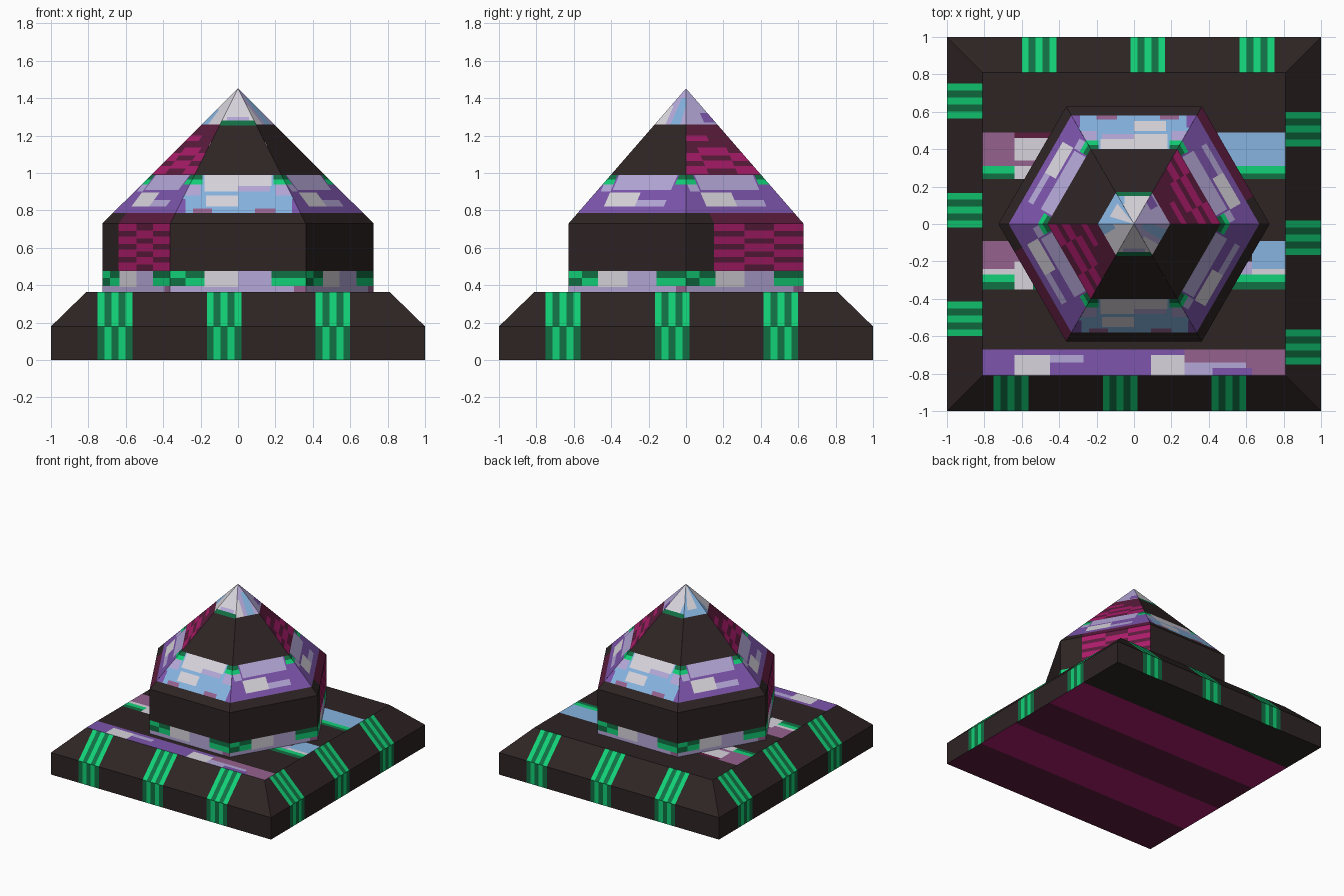
import bpy, bmesh, math

if "Cube" in bpy.data.objects:
    bpy.data.objects.remove(bpy.data.objects["Cube"])

# ---- palette: one flat material per colour ----
PALETTE = {
    "charcoal": "2e2424", "green": "12d177", "dark_green": "117044", "purple": "7d55ad",
    "lilac": "b5a8d8", "pale_grey": "d8d4dc", "sky_blue": "86b4e0", "mauve": "95628f",
    "magenta": "ac1c6b", "wine": "5c1c3d"}
NAMES = list(PALETTE)


def linear(h):
    c = [int(h[i:i + 2], 16) / 255 for i in (0, 2, 4)]
    return [v / 12.92 if v <= 0.04045 else ((v + 0.055) / 1.055) ** 2.4 for v in c] + [1]


MATS = []
for n in NAMES:
    m = bpy.data.materials.new(n)
    m.diffuse_color = linear(PALETTE[n])
    m.use_nodes = True
    m.node_tree.nodes["Principled BSDF"].inputs["Base Color"].default_value = m.diffuse_color
    MATS.append(m)


def panel(bm, place, half, h0, h1, paints, ground="charcoal"):
    """Flat facet cut along the edges of its paint rectangles (t0, t1, h0, h1, colour)."""
    W = max(half(h0), half(h1))
    ts, hs = {-W, W}, {h0, h1}
    for a, b, c, d, _ in paints:
        ts |= {round(x, 4) for x in (a, b) if -W < x < W}
        hs |= {round(y, 4) for y in (c, d) if h0 < y < h1}
    ts, hs = sorted(ts), sorted(hs)
    for c, d in zip(hs, hs[1:]):
        for a, b in zip(ts, ts[1:]):
            pts = []
            for t, h in ((a, c), (b, c), (b, d), (a, d)):
                t = max(-half(h), min(half(h), t))
                if (t, h) not in pts:
                    pts.append((t, h))
            if len(pts) < 3 or len({p[1] for p in pts}) < 2:
                continue
            colour = ground
            tm, hm = (a + b) / 2, (c + d) / 2
            for r in paints:
                if r[0] <= tm <= r[1] and r[2] <= hm <= r[3]:
                    colour = r[4]
            f = bm.faces.new([bm.verts.new(place(t, h)) for t, h in pts])
            f.material_index = NAMES.index(colour)


def finish(bm, name):
    bmesh.ops.remove_doubles(bm, verts=bm.verts, dist=1e-5)
    me = bpy.data.meshes.new(name)
    bm.to_mesh(me)
    bm.free()
    for m in MATS:
        me.materials.append(m)
    bpy.context.collection.objects.link(bpy.data.objects.new(name, me))


def side(angle, dist):
    """Placement on a facet facing the given direction, dist(z) from the axis."""
    c, s = math.cos(math.radians(angle)), math.sin(math.radians(angle))
    return lambda t, z: (c * dist(z) - s * t, s * dist(z) + c * t, z)


# ---- square base: walls and sloped rim with green stripes ----
bm = bmesh.new()
wall_d = lambda z: 1.0
rim_d = lambda z: 1.0 - (z - 0.18) / 0.18 * 0.185
low, high = [], []
for x in (-0.75, -0.167, 0.415):
    for i in range(5):
        a, b = x + 0.037 * i, x + 0.037 * (i + 1)
        low.append((a, b, 0, 0.18, ("dark_green", "green")[i % 2]))
        high.append((a, b, 0.18, 0.365, ("green", "dark_green")[i % 2]))
for ang in (0, 90, 180, 270):
    panel(bm, side(ang, wall_d), wall_d, 0, 0.18, low)
    panel(bm, side(ang, rim_d), rim_d, 0.18, 0.365, high)

# base top: painted rows
E = 0.82
top = [
    (-E, E, -E, -0.67, "purple"), (0.27, E, -E, -0.67, "mauve"),
    (0.27, 0.63, -E, -0.77, "purple"),
    (-0.64, -0.45, -0.81, -0.70, "pale_grey"), (-0.45, -0.27, -0.74, -0.70, "lilac"),
    (0.09, 0.27, -0.81, -0.70, "pale_grey"), (0.27, 0.42, -0.81, -0.77, "lilac"),
    (0.27, 0.60, -0.77, -0.74, "lilac"),
    (-E, -0.4, 0.31, 0.49, "mauve"), (-0.64, -0.4, 0.46, 0.49, "wine"),
    (-0.64, -0.45, 0.34, 0.46, "pale_grey"), (0.4, 0.63, 0.31, 0.49, "mauve"),
    (0.45, E, 0.31, 0.49, "sky_blue"),
    (-E, E, 0.27, 0.31, "green"), (-E, E, 0.24, 0.27, "dark_green"),
    (0.63, E, 0.27, 0.31, "green"), (-0.64, -0.5, 0.24, 0.31, "pale_grey"),
    (-E, -0.5, -0.24, -0.09, "mauve"), (0.63, E, -0.24, -0.09, "sky_blue"),
    (-E, -0.64, -0.27, -0.24, "pale_grey"), (0.63, E, -0.27, -0.24, "pale_grey"),
    (-E, E, -0.31, -0.27, "green"), (-E, E, -0.35, -0.31, "dark_green"),
    (-0.64, -0.54, -0.35, -0.2, "pale_grey"), (0.54, 0.63, -0.27, -0.2, "lilac")]
panel(bm, lambda t, h: (t, h, 0.365), lambda h: rim_d(0.365),
      -rim_d(0.365), rim_d(0.365), top)

# base underside: broad bands
bands = ["wine", "magenta", "wine", "magenta"]
panel(bm, lambda t, h: (-t, h, 0), wall_d, -1, 1,
      [(-1, 1, -1 + 0.4 * i, -0.6 + 0.4 * i, c) for i, c in enumerate(bands)])
finish(bm, "square_base")


# ---- hexagonal drum and spire ----
def bricks(z0, z1, t0):
    """Wine patch with staggered magenta dashes."""
    out = [(t0, 0.37, z0, z1, "wine")]
    cols = (t0, 0.0, 0.18, 0.37) if t0 > -0.3 else (t0, -0.09, 0.09, 0.37)
    for i in range(3):
        z = z0 + 0.005 + 0.03 * (i % 2)
        while z < z1 - 0.02:
            out.append((cols[i], cols[i + 1], z, min(z + 0.042, z1), "magenta"))
            z += 0.07
    return out


R, AP, Z0, ZS, ZT = 0.725, 0.628, 0.365, 0.73, 1.452
scale = lambda z: min(1.0, max(0.0, (ZT - z) / (ZT - ZS)))
hex_d = lambda z: AP * scale(z)
hex_half = lambda z: R / 2 * scale(z)

# painted foot band, the same on every drum wall
foot = [
    (-0.37, 0.37, Z0, 0.395, "mauve"), (-0.37, -0.18, Z0, 0.395, "lilac"),
    (-0.37, 0.37, 0.395, 0.44, "green"), (-0.37, 0.37, 0.44, 0.475, "dark_green"),
    (-0.37, -0.28, 0.395, 0.44, "dark_green"), (-0.37, -0.28, 0.44, 0.475, "green"),
    (-0.18, 0.18, Z0, 0.475, "lilac"), (-0.18, 0.0, 0.39, 0.475, "pale_grey"),
    (0.18, 0.30, Z0, 0.395, "lilac")]
# green corner marks of the spire ring
corners = [(s - 0.08, s + 0.08, z, z + 0.025, c) for s in (-0.27, 0.27)
           for z, c in ((0.94, "green"), (0.965, "dark_green"))]
ring_purple = [
    (-0.37, 0.37, 0.785, 0.99, "purple"), (-0.18, 0.18, 0.91, 0.99, "lilac"),
    (-0.19, 0.0, 0.82, 0.895, "pale_grey"), (0.0, 0.18, 0.82, 0.855, "lilac"),
    (-0.25, -0.19, 0.90, 0.94, "lilac")] + corners
ring_blue = [
    (-0.37, 0.37, 0.785, 0.99, "sky_blue"), (-0.37, -0.28, 0.785, 0.86, "purple"),
    (0.29, 0.37, 0.785, 0.86, "purple"),
    (-0.24, -0.14, 0.785, 0.81, "mauve"), (0.09, 0.20, 0.785, 0.81, "mauve"),
    (-0.18, 0.18, 0.93, 0.99, "pale_grey"), (-0.18, 0.0, 0.90, 0.93, "pale_grey"),
    (-0.17, 0.0, 0.82, 0.88, "pale_grey"), (0.0, 0.17, 0.90, 0.93, "lilac"),
    (-0.30, -0.20, 0.88, 0.94, "lilac"), (0.20, 0.30, 0.88, 0.94, "lilac")] + corners
tips = {
    30: [(-1, 1, 1.26, ZT, "lilac"), (0.02, 1, 1.27, 1.32, "purple")],
    90: [(-1, 1, 1.26, ZT, "pale_grey"), (0.05, 1, 1.26, 1.33, "sky_blue")],
    150: [(-1, 1, 1.26, ZT, "sky_blue"), (-0.05, 0.03, 1.30, ZT, "pale_grey")],
    210: [(-1, 1, 1.26, ZT, "pale_grey"), (-1, -0.03, 1.26, 1.34, "sky_blue")],
    270: [(-1, 1, 1.26, ZT, "pale_grey"), (-0.06, 0.06, 1.28, 1.30, "lilac")],
    330: [(-1, 1, 1.26, ZT, "lilac"), (0.0, 0.06, 1.26, 1.40, "sky_blue"),
          (-1, -0.03, 1.26, 1.36, "pale_grey")]}

drum, spire = bmesh.new(), bmesh.new()
for ang in range(30, 360, 60):
    wall = list(foot)
    roof = list(ring_blue if ang in (90, 270) else ring_purple) + tips[ang]
    if ang in (30, 210):
        wall += bricks(0.475, ZS, -0.19)
        roof += bricks(0.99, 1.15, -0.37)
        roof += [(-0.37, 0.37, 1.15, 1.26, "wine"), (-0.37, 0.0, 1.17, 1.20, "magenta"),
                 (-0.19, 0.37, ZS, 0.785, "wine")]
    if ang in (90, 270):
        roof.append((-1, 1, 1.255, 1.28, "dark_green"))
    panel(drum, side(ang, hex_d), hex_half, Z0, ZS, wall)
    panel(spire, side(ang, hex_d), hex_half, ZS, ZT, roof)
finish(drum, "hexagonal_drum")
finish(spire, "hexagonal_spire")
